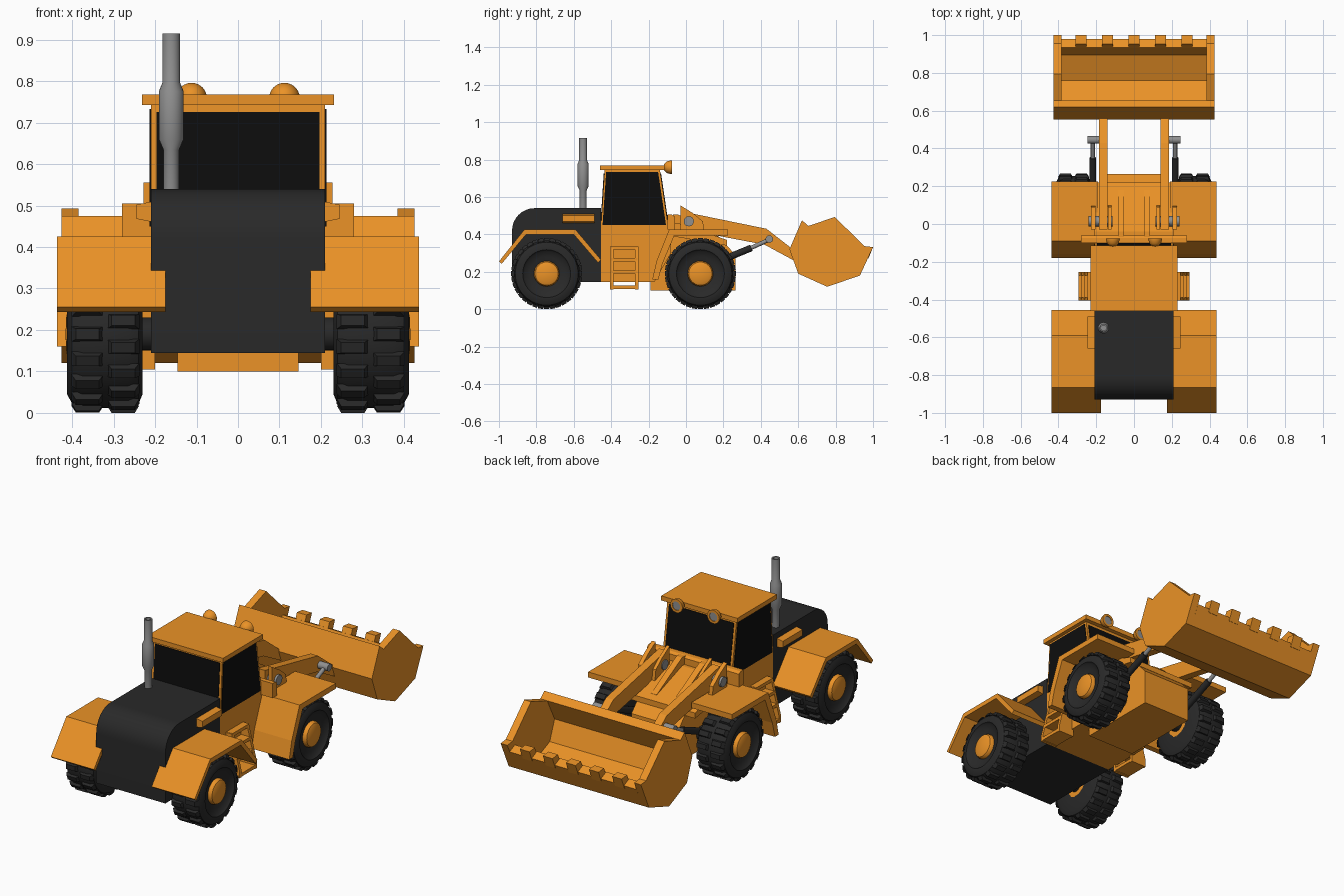
import bpy, bmesh, math
from mathutils import Vector, Matrix

if "Cube" in bpy.data.objects:
    bpy.data.objects.remove(bpy.data.objects["Cube"])


def mat(name, c):
    m = bpy.data.materials.new(name)
    m.diffuse_color = (*c, 1)
    m.use_nodes = True
    m.node_tree.nodes["Principled BSDF"].inputs["Base Color"].default_value = m.diffuse_color
    return m


ORANGE = mat("orange_paint", (0.83, 0.29, 0.02))
DARK = mat("dark_panel", (0.022, 0.022, 0.022))
GLASS = mat("dark_glass", (0.004, 0.004, 0.004))
GREY = mat("grey_metal", (0.28, 0.28, 0.28))


def finish(name, bm, m, smooth=False):
    bmesh.ops.recalc_face_normals(bm, faces=bm.faces[:])
    me = bpy.data.meshes.new(name)
    bm.to_mesh(me)
    bm.free()
    ob = bpy.data.objects.new(name, me)
    bpy.context.collection.objects.link(ob)
    me.materials.append(m)
    if smooth:
        bpy.ops.object.select_all(action='DESELECT')
        ob.select_set(True)
        bpy.context.view_layer.objects.active = ob
        bpy.ops.object.shade_smooth_by_angle(angle=math.radians(35))
    return ob


def prism(name, pts, x0, x1, m, smooth=False):
    """Extrude a (y, z) profile along x."""
    bm = bmesh.new()
    f = bm.faces.new([bm.verts.new((x0, y, z)) for y, z in pts])
    r = bmesh.ops.extrude_face_region(bm, geom=[f])
    bmesh.ops.translate(bm, vec=(x1 - x0, 0, 0),
                        verts=[v for v in r['geom'] if isinstance(v, bmesh.types.BMVert)])
    return finish(name, bm, m, smooth)


def pair(name, pts, x0, x1, m):
    prism(name + "_right", pts, x0, x1, m)
    prism(name + "_left", pts, -x1, -x0, m)


def rect(y0, y1, z0, z1):
    return [(y0, z0), (y1, z0), (y1, z1), (y0, z1)]


def lathe(name, prof, origin, axis, m, seg=32):
    """Revolve (radius, along) points around an axis through origin."""
    bm = bmesh.new()
    vs = [bm.verts.new((r, 0, a)) for r, a in prof]
    es = [bm.edges.new(p) for p in zip(vs, vs[1:])]
    bmesh.ops.spin(bm, geom=vs + es, axis=(0, 0, 1), cent=(0, 0, 0),
                   angle=2 * math.pi, steps=seg, use_duplicate=False)
    bmesh.ops.remove_doubles(bm, verts=bm.verts[:], dist=1e-5)
    rot = Vector((0, 0, 1)).rotation_difference(Vector(axis)).to_matrix().to_4x4()
    bm.transform(Matrix.Translation(origin) @ rot)
    return finish(name, bm, m, True)


def rod(name, a, b, r, m, seg=20):
    a, b = Vector(a), Vector(b)
    d = b - a
    return lathe(name, [(0, 0), (r, 0), (r, d.length), (0, d.length)], a, d.normalized(), m, seg)


# wheels: tyre, staggered tread lugs, hub
TYRE = [(.065, .23), (.145, .23), (.168, .24), (.178, .265), (.178, .375), (.168, .4),
        (.145, .412), (.128, .412), (.118, .4), (.09, .392), (.065, .385)]
HUB = [(0, .23), (.068, .23), (.068, .395), (.062, .407), (.045, .414), (0, .416)]
for yname, wy in (("rear", -.745), ("front", .077)):
    for sname, s in (("right", 1), ("left", -1)):
        tag = f"{yname}_{sname}"
        lathe(f"tyre_{tag}", TYRE, (0, wy, .19), (s, 0, 0), DARK, 48)
        lathe(f"hub_{tag}", HUB, (0, wy, .19), (s, 0, 0), ORANGE, 32)
        bm = bmesh.new()
        for row, cx in enumerate((.277, .363)):
            for k in range(18):
                lug = bmesh.ops.create_cube(bm, size=1)['verts']
                for v in lug:
                    t = .72 if v.co.z > 0 else 1
                    v.co = Vector((v.co.x * .078 * t, v.co.y * .036 * t, .181 + v.co.z * .018))
                a = 2 * math.pi * (k + row / 2) / 18
                bmesh.ops.transform(bm, verts=lug, matrix=Matrix.Translation((s * cx, wy, .19))
                                    @ Matrix.Rotation(a, 4, 'X'))
        finish(f"tread_{tag}", bm, DARK)
    rod(f"axle_{yname}", (-.26, wy, .19), (.26, wy, .19), .04, DARK)

# engine hood with rounded rear edge
hood = [(-.455, .145), (-.455, .54), (-.8, .54)]
hood += [(-.81 - .12 * math.sin(a), .42 + .12 * math.cos(a))
         for a in [math.pi / 2 * i / 8 for i in range(9)]] + [(-.93, .145)]
prism("engine_hood", hood, -.21, .21, DARK, True)
for s in (1, -1):
    bm = bmesh.new()
    v = bmesh.ops.create_cube(bm, size=1)['verts']
    for w in v:
        outer = w.co.x * s > 0
        w.co = Vector((s * (.245 if outer else .205), -.575 + w.co.y * .17,
                       .485 + w.co.z * (.034 if outer else .05)))
    finish("hood_side_vent", bm, ORANGE)

# exhaust stack
lathe("exhaust_stack", [(0, .5), (.019, .5), (.019, .635), (.03, .66), (.03, .775), (.021, .797),
                        (.021, .915), (.014, .915), (.014, .85), (0, .85)],
      (-.161, -.55, 0), (0, 0, 1), GREY, 24)

# fenders
pair("rear_fender", [(-1, .255), (-.865, .425), (-.59, .425), (-.455, .265), (-.47, .248),
                     (-.6, .4), (-.855, .4), (-.985, .243)], .175, .437, ORANGE)
pair("front_fender", [(-.18, .16), (-.158, .255), (-.09, .425), (.225, .425), (.225, .395),
                      (-.062, .395), (-.125, .245), (-.148, .16)], .19, .437, ORANGE)

# cab body, pillars, glass, roof
prism("cab_base", [(-.455, .145), (-.17, .145), (-.08, .3), (-.08, .447), (-.455, .447)],
      -.21, .21, ORANGE)
prism("cab_frame", [(-.455, .445), (-.095, .445), (-.14, .75), (-.435, .75)], -.21, .21, ORANGE)
prism("side_windows", [(-.446, .45), (-.107, .45), (-.149, .733), (-.427, .733)],
      -.213, .213, GLASS)
prism("front_and_rear_windows", [(-.457, .46), (-.094, .46), (-.133, .725), (-.44, .725)],
      -.197, .197, GLASS)
prism("cab_roof", rect(-.46, -.115, .743, .768), -.231, .231, ORANGE)

# roof lamps facing the bucket
for s in (1, -1):
    lathe("roof_lamp", [(0, -.04), (.018, -.036), (.031, -.022), (.037, 0), (.037, .004),
                        (.024, .004), (.024, -.006), (0, -.006)],
          (s * .112, -.08, .759), (0, 1, 0), ORANGE, 24)
    rod("lamp_lens", (s * .112, -.09, .759), (s * .112, -.079, .759), .024, GREY)

# side ladders
for s, side in ((1, "right"), (-1, "left")):
    x0, x1 = sorted((s * .2, s * .294))
    for y in (-.405, -.272):
        bm = bmesh.new()
        f = bm.faces.new([bm.verts.new((s * x, y, z)) for x, z in
                          ((.2, .105), (.294, .105), (.294, .14), (.245, .335), (.2, .335))])
        r = bmesh.ops.extrude_face_region(bm, geom=[f])
        bmesh.ops.translate(bm, vec=(0, .017, 0),
                            verts=[v for v in r['geom'] if isinstance(v, bmesh.types.BMVert)])
        finish(f"ladder_rail_{side}", bm, ORANGE)
    for z, x in ((.108, .294), (.19, .28), (.255, .264), (.318, .247)):
        a, b = sorted((s * .2, s * x))
        prism(f"ladder_step_{side}", rect(-.4, -.26, z, z + .018), a, b, ORANGE)

# front chassis, dash panel and ribs
prism("front_chassis", [(-.19, .1), (.265, .1), (.265, .29), (.2, .36), (-.05, .43), (-.19, .43)],
      -.146, .146, ORANGE)
prism("dash_panel", [(-.1, .425), (-.06, .425), (-.06, .495), (-.075, .505), (-.1, .505)],
      -.28, .28, ORANGE)
prism("front_deck", [(-.1, .395), (.22, .34), (.22, .37), (-.04, .46), (-.1, .46)],
      -.21, .21, ORANGE)
pair("deck_rib", [(-.07, .4), (.18, .35), (.18, .385), (-.04, .505), (-.07, .505)],
     .052, .086, ORANGE)

# arm pivot brackets and pins
bracket = [(-.03, .4), (.1, .4), (.09, .47), (.035, .515), (-.03, .555)]
pair("bracket_outer", bracket, .205, .228, ORANGE)
pair("bracket_inner", bracket, .12, .138, ORANGE)
for s in (1, -1):
    rod("arm_pin", (s * .115, .015, .47), (s * .24, .015, .47), .027, GREY)

# lift arms
pair("lift_arm", [(-.03, .43), (-.03, .525), (.03, .512), (.43, .43), (.565, .325), (.605, .245),
                  (.42, .345), (.21, .385)], .14, .185, ORANGE)

# lift cylinders
for s in (1, -1):
    x = s * .218
    rod("cylinder_barrel", (x, .1, .225), (x, .35, .328), .018, DARK)
    rod("cylinder_rod", (x, .34, .324), (x, .445, .372), .011, GREY)
    rod("cylinder_pin", (s * .16, .445, .375), (s * .245, .445, .375), .02, GREY)

# bucket shell, side plates, teeth
outer = [(.62, .475), (.553, .32), (.6, .19), (.755, .12), (.93, .18)]
inner = [(.935, .31), (.895, .212), (.76, .158), (.632, .212), (.59, .32), (.655, .445)]
prism("bucket_shell", outer + [(.98, .288)] + inner, -.386, .386, ORANGE)
pair("bucket_side", outer + [(1, .332), (.955, .337), (.795, .493), (.655, .445)],
     .385, .426, ORANGE)
for i in range(-2, 3):
    prism("bucket_tooth", [(.975, .27), (1, .332), (.953, .337), (.93, .285)],
          i * .14 - .029, i * .14 + .029, ORANGE)
